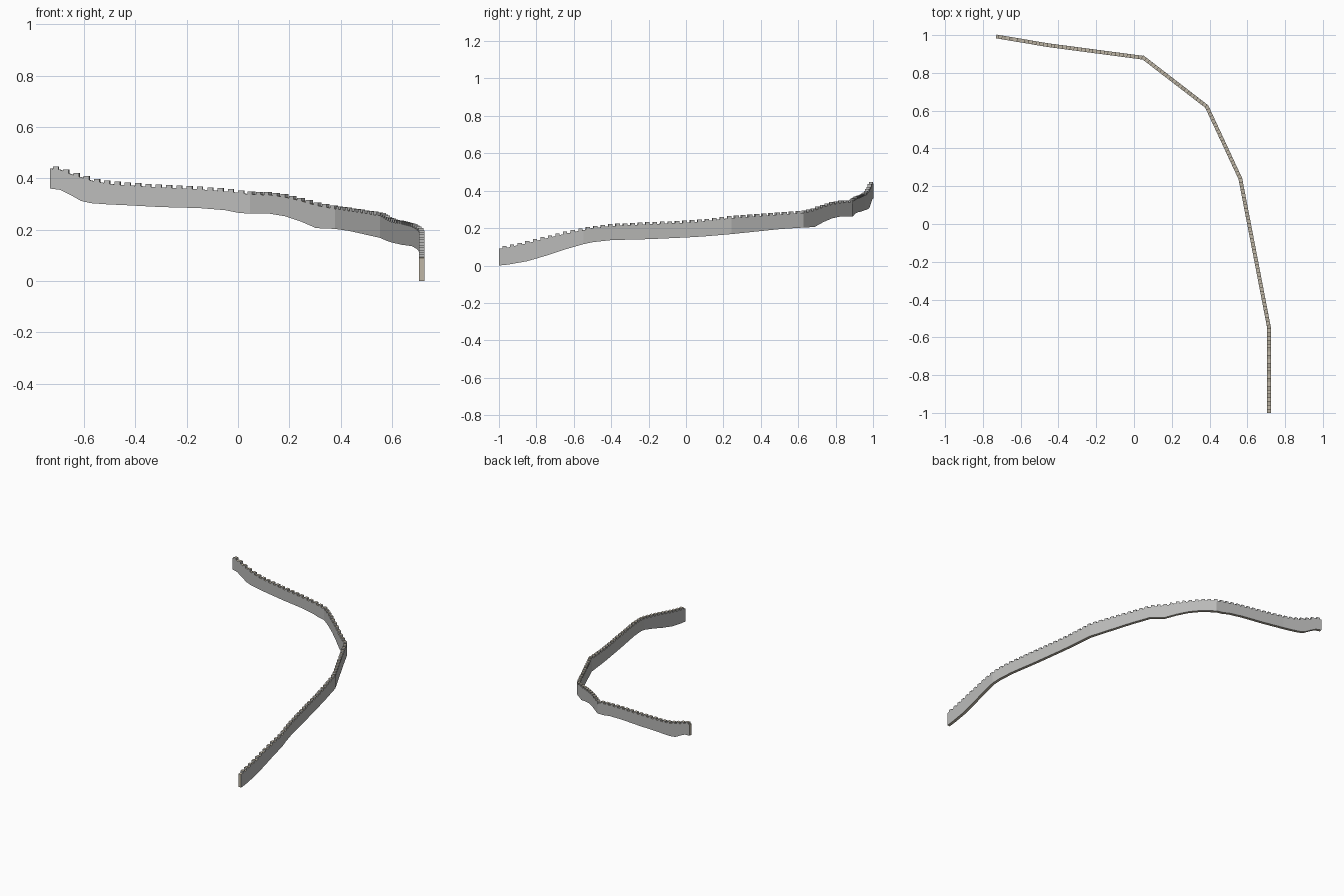
import bpy, bmesh
from mathutils import Vector

if "Cube" in bpy.data.objects:
    bpy.data.objects.remove(bpy.data.objects["Cube"])

# Plan of the wall: straight runs joined at mitred corners
PATH = [Vector(p) for p in [(-0.73, 0.993), (-0.45, 0.946), (0.05, 0.88), (0.385, 0.622),
                            (0.563, 0.24), (0.715, -0.55), (0.715, -1.0)]]
HALF = 0.01

# Height profile (position, foot z, top z): by x on the back runs, by y on the side runs
BY_X = [(-0.73, 0.36, 0.438), (-0.69, 0.355, 0.433), (-0.65, 0.335, 0.416), (-0.61, 0.312, 0.404),
        (-0.57, 0.303, 0.391), (-0.5, 0.298, 0.378), (-0.45, 0.296, 0.374), (-0.3, 0.288, 0.364),
        (-0.15, 0.284, 0.357), (-0.05, 0.276, 0.349), (0.0, 0.266, 0.344), (0.05, 0.262, 0.337),
        (0.13, 0.262, 0.335), (0.19, 0.252, 0.326), (0.25, 0.232, 0.312), (0.31, 0.206, 0.294)]
BY_Y = [(0.622, 0.203, 0.281), (0.5, 0.195, 0.273), (0.24, 0.168, 0.254), (0.1, 0.156, 0.237),
        (0.0, 0.15, 0.229), (-0.2, 0.141, 0.221), (-0.4, 0.136, 0.211), (-0.5, 0.125, 0.2),
        (-0.55, 0.114, 0.189), (-0.65, 0.085, 0.169), (-0.75, 0.052, 0.145), (-0.85, 0.023, 0.119),
        (-0.95, 0.005, 0.097), (-1.0, 0.0, 0.09)]


def material(name, rgb):
    m = bpy.data.materials.new(name)
    m.diffuse_color = (*rgb, 1)
    m.use_nodes = True
    m.node_tree.nodes["Principled BSDF"].inputs["Base Color"].default_value = m.diffuse_color
    return m


GREY = material("grey stone", (0.5, 0.5, 0.49))
TAN = material("tan stone", (0.52, 0.47, 0.38))


def locate(axis, value):
    """Point on the plan, with its mitred half-width offset."""
    for i in range(len(PATH) - 1):
        a, b = PATH[i], PATH[i + 1]
        lo, hi = sorted((a[axis], b[axis]))
        if hi - lo > 1e-6 and lo - 1e-6 <= value <= hi + 1e-6:
            t = (value - a[axis]) / (b[axis] - a[axis])
            d = (b - a).normalized()
            n = Vector((-d.y, d.x))
            if t > 0.999 and i + 2 < len(PATH):
                e = (PATH[i + 2] - b).normalized()
                n2 = Vector((-e.y, e.x))
                m = (n + n2).normalized()
                n = m / m.dot(n)
            return a.lerp(b, t), n * HALF


def make_object(name, bm):
    bmesh.ops.recalc_face_normals(bm, faces=bm.faces)
    me = bpy.data.meshes.new(name)
    bm.to_mesh(me)
    bm.free()
    me.materials.append(GREY)
    me.materials.append(TAN)
    ob = bpy.data.objects.new(name, me)
    bpy.context.collection.objects.link(ob)


# Wall body: box section swept along the plan, following the terrain
stations = [(*locate(0, v), zb, zt) for v, zb, zt in BY_X]
stations += [(*locate(1, v), zb, zt) for v, zb, zt in BY_Y]
bm = bmesh.new()
rings = []
for p, n, zb, zt in stations:
    rings.append([bm.verts.new((*q, z)) for q, z in
                  ((p + n, zb), (p - n, zb), (p - n, zt), (p + n, zt))])
for r, s in zip(rings, rings[1:]):
    for k in range(4):
        f = bm.faces.new((r[k], r[(k + 1) % 4], s[(k + 1) % 4], s[k]))
        f.material_index = 1 if k in (0, 2) else 0
for r in (rings[0], rings[-1]):
    bm.faces.new(r).material_index = 1
make_object("wall", bm)

# Battlements: evenly spaced level blocks along the wall top
PITCH, WIDTH, RISE = 0.0405, 0.022, 0.011
bm = bmesh.new()
travelled, nxt = 0.0, 0.022
for (p, _, _, z0), (q, _, _, z1) in zip(stations, stations[1:]):
    length = (q - p).length
    d = (q - p) / length
    n = Vector((-d.y, d.x)) * HALF
    while nxt <= travelled + length:
        t = (nxt - travelled) / length
        c, z = p.lerp(q, t), z0 + (z1 - z0) * t
        h = d * WIDTH / 2
        plan = (c - h - n, c + h - n, c + h + n, c - h + n)
        low = [bm.verts.new((*v, z - 0.008)) for v in plan]
        top = [bm.verts.new((*v, z + RISE)) for v in plan]
        bm.faces.new(low)
        bm.faces.new(top).material_index = 1
        for k in range(4):
            j = (k + 1) % 4
            bm.faces.new((low[k], low[j], top[j], top[k]))
        nxt += PITCH
    travelled += length
make_object("battlements", bm)
